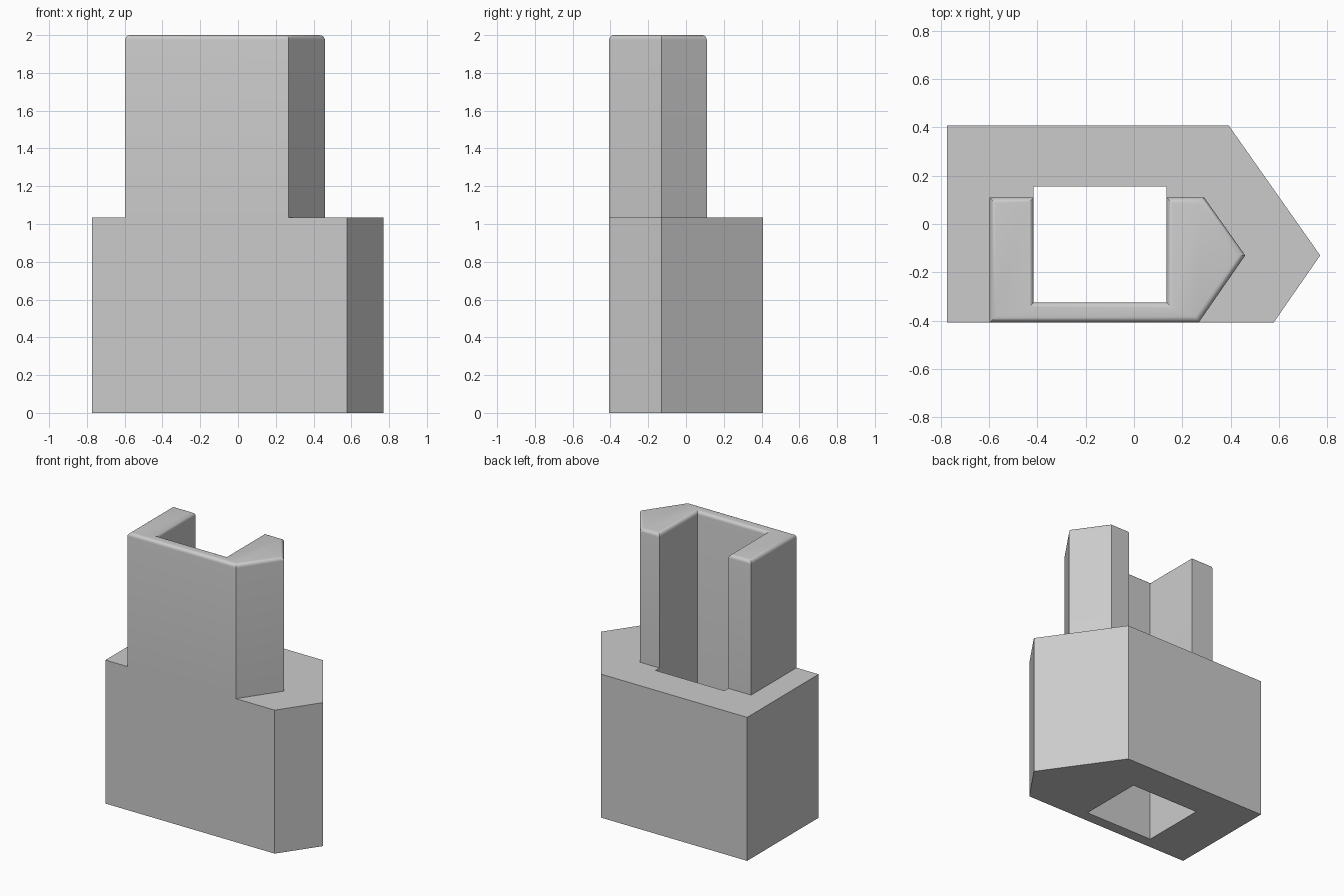
import bpy
import bmesh
import math

if "Cube" in bpy.data.objects:
    bpy.data.objects.remove(bpy.data.objects["Cube"], do_unlink=True)

BASE_TOP, TOP = 1.035, 2.0
FRONT, TIP_Y = -0.407, -0.13

# Material
grey = bpy.data.materials.new("plain grey")
grey.use_nodes = True
colour = (0.6, 0.6, 0.6, 1)
grey.diffuse_color = colour
grey.node_tree.nodes["Principled BSDF"].inputs["Base Color"].default_value = colour


def prism(name, outline, z0, z1):
    """Extrude a flat outline from z0 up to z1."""
    bm = bmesh.new()
    face = bm.faces.new([bm.verts.new((x, y, z0)) for x, y in outline])
    up = bmesh.ops.extrude_face_region(bm, geom=[face])["geom"]
    for v in up:
        if isinstance(v, bmesh.types.BMVert):
            v.co.z = z1
    bmesh.ops.recalc_face_normals(bm, faces=bm.faces)
    mesh = bpy.data.meshes.new(name)
    bm.to_mesh(mesh)
    bm.free()
    mesh.materials.append(grey)
    obj = bpy.data.objects.new(name, mesh)
    bpy.context.collection.objects.link(obj)
    return obj


# Pointed base block and the narrower pointed tower, flush at the front
body = prism("pointed_block", [(-0.773, FRONT), (0.578, FRONT), (0.77, TIP_Y),
                               (0.392, 0.407), (-0.773, 0.407)], 0, BASE_TOP)
tower = prism("tower", [(-0.597, FRONT), (0.268, FRONT), (0.46, TIP_Y),
                        (0.29, 0.11), (-0.597, 0.11)], 0.5, TOP)

# Rectangular shaft: open at the back of the tower, closed in the base
shaft = prism("shaft_cutter", [(-0.415, -0.325), (0.135, -0.325),
                               (0.135, 0.155), (-0.415, 0.155)], -0.2, 2.2)

for helper, operation in ((tower, "UNION"), (shaft, "DIFFERENCE")):
    helper.hide_render = True
    mod = body.modifiers.new(operation.title(), "BOOLEAN")
    mod.operation, mod.solver, mod.object = operation, "EXACT", helper

# Apply the cuts, clean flat areas and round the upper rim
bpy.context.view_layer.update()
result = body.evaluated_get(bpy.context.evaluated_depsgraph_get())
bm = bmesh.new()
bm.from_mesh(result.to_mesh())
result.to_mesh_clear()
bmesh.ops.remove_doubles(bm, verts=bm.verts, dist=0.0005)
bmesh.ops.dissolve_limit(bm, angle_limit=math.radians(1),
                         verts=bm.verts, edges=bm.edges)
rim = [e for e in bm.edges
       if all(v.co.z > TOP - 0.001 for v in e.verts) and e.calc_face_angle(0) > 0.5]
bmesh.ops.bevel(bm, geom=rim, offset=0.025, segments=5, profile=0.5,
                affect="EDGES", clamp_overlap=True)
body.modifiers.clear()
bm.to_mesh(body.data)
bm.free()
for helper in (tower, shaft):
    bpy.data.objects.remove(helper, do_unlink=True)

# Smooth the rounded rim, keep the block edges sharp
bpy.ops.object.select_all(action="DESELECT")
body.select_set(True)
bpy.context.view_layer.objects.active = body
bpy.ops.object.shade_smooth_by_angle(angle=math.radians(30))
